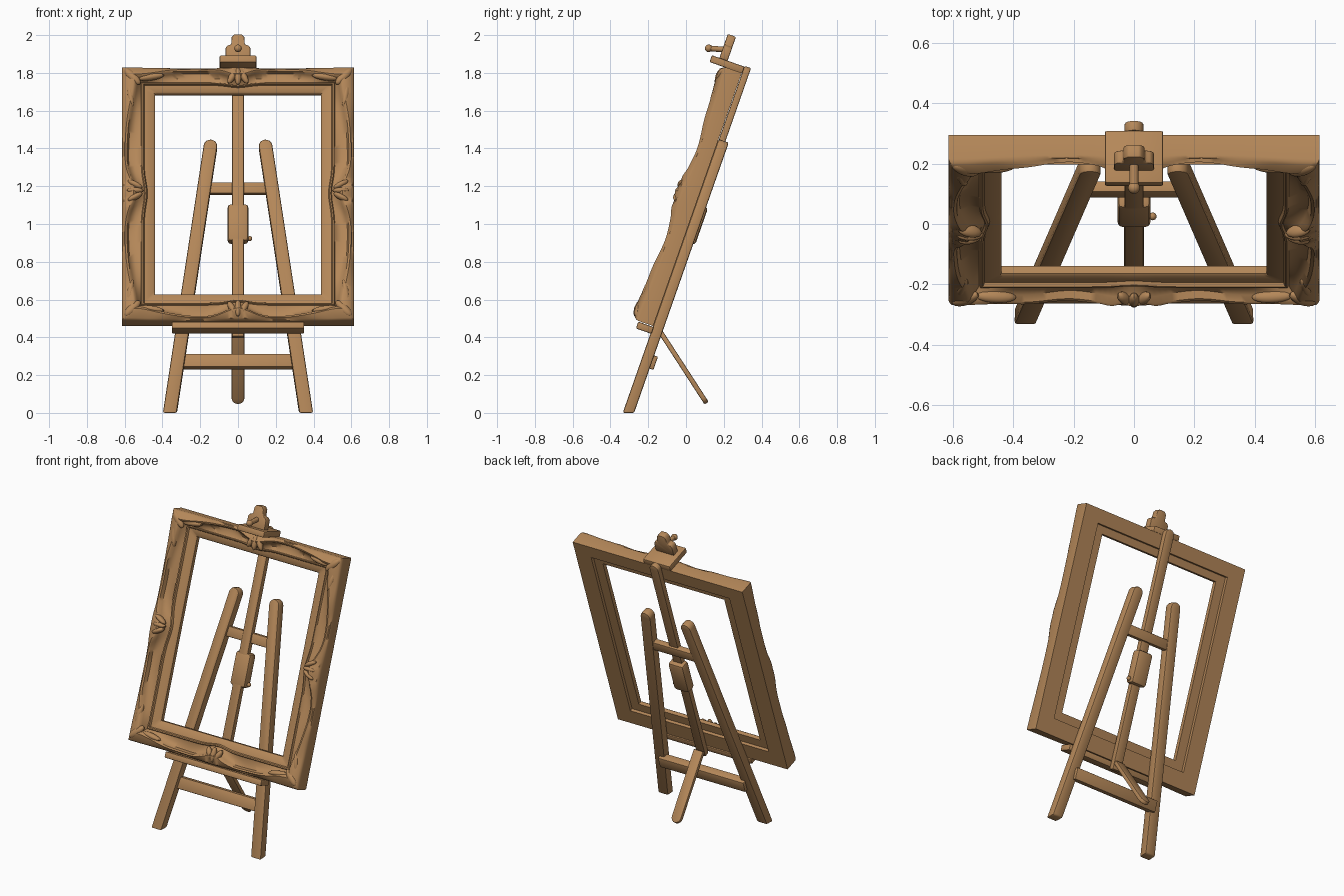
import bpy, bmesh
from math import sin, cos, pi, exp, radians, atan2
from mathutils import Matrix, Vector

if "Cube" in bpy.data.objects:
    bpy.data.objects.remove(bpy.data.objects["Cube"])

wood = bpy.data.materials.new("warm_wood")
wood.use_nodes = True
COLOUR = (0.46, 0.245, 0.1, 1)
wood.diffuse_color = COLOUR
wood.node_tree.nodes["Principled BSDF"].inputs["Base Color"].default_value = COLOUR


def lean(angle, y, z):
    """Axes (x, along the slope, out of the slope) leaning back by an angle."""
    s, c = sin(angle), cos(angle)
    return Matrix(((1, 0, 0, 0), (0, s, -c, y), (0, c, s, z), (0, 0, 0, 1)))


TILT = lean(radians(19.3), -0.335, 0)


def finish(name, bm, angle=35):
    bmesh.ops.recalc_face_normals(bm, faces=bm.faces)
    mesh = bpy.data.meshes.new(name)
    bm.to_mesh(mesh)
    bm.free()
    mesh.materials.append(wood)
    obj = bpy.data.objects.new(name, mesh)
    bpy.context.collection.objects.link(obj)
    bpy.ops.object.select_all(action='DESELECT')
    obj.select_set(True)
    bpy.context.view_layer.objects.active = obj
    bpy.ops.object.shade_smooth_by_angle(angle=radians(angle))
    return obj


def plate(name, pts, n0, n1, bevel=0.006, mat=TILT, ground=False):
    """Extrude an outline on the slope from depth n0 to n1, softening its edges."""
    bm = bmesh.new()
    face = bm.faces.new([bm.verts.new((x, u, n0)) for x, u in pts])
    ext = bmesh.ops.extrude_face_region(bm, geom=[face])
    bmesh.ops.translate(bm, vec=(0, 0, n1 - n0),
                        verts=[v for v in ext['geom'] if isinstance(v, bmesh.types.BMVert)])
    bm.transform(mat)
    if ground:
        bmesh.ops.bisect_plane(bm, geom=bm.verts[:] + bm.edges[:] + bm.faces[:],
                               plane_co=(0, 0, 0), plane_no=(0, 0, -1), clear_outer=True)
        bmesh.ops.holes_fill(bm, edges=[e for e in bm.edges if e.is_boundary])
    bmesh.ops.recalc_face_normals(bm, faces=bm.faces)
    sharp = [e for e in bm.edges if e.calc_face_angle(0) > radians(40)]
    bmesh.ops.bevel(bm, geom=sharp, offset=bevel, segments=2, profile=0.5,
                    affect='EDGES', clamp_overlap=True)
    return finish(name, bm)


def box(name, x0, x1, u0, u1, n0, n1, bevel=0.006):
    return plate(name, [(x0, u0), (x1, u0), (x1, u1), (x0, u1)], n0, n1, bevel)


def bar(name, a, b, half, n0, n1, bevel=0.006, mat=TILT, ground=False):
    """Straight bar from a to b with a rounded far end."""
    a, b = Vector(a), Vector(b)
    d = (b - a).normalized()
    p = Vector((d.y, -d.x))
    pts = [a - p * half, a + p * half]
    pts += [b + (p * cos(pi * i / 8) + d * sin(pi * i / 8)) * half for i in range(9)]
    return plate(name, pts, n0, n1, bevel, mat, ground)


def rod(name, a, b, r, ball=0):
    """Round rod between two points, with an optional knob at b."""
    a, b = Vector(a), Vector(b)
    rot = (b - a).to_track_quat('Z', 'Y').to_matrix().to_4x4()
    bm = bmesh.new()
    bmesh.ops.create_cone(bm, cap_ends=True, segments=16, radius1=r, radius2=r,
                          depth=(b - a).length,
                          matrix=Matrix.Translation((a + b) / 2) @ rot)
    if ball:
        bmesh.ops.create_uvsphere(bm, u_segments=16, v_segments=10, radius=ball,
                                  matrix=Matrix.Translation(b))
    return finish(name, bm)


# Easel legs, mirrored
for side, label in ((1, "left"), (-1, "right")):
    bar(label + "_leg", (side * 0.376, -0.1), (side * 0.146, 1.5), 0.036,
        -0.057, 0, 0.009, ground=True)

# Cross bars, central mast and the rear strut
box("lower_crossbar", -0.31, 0.31, 0.268, 0.342, -0.078, -0.025)
box("upper_crossbar", -0.16, 0.16, 1.237, 1.3, -0.052, -0.012)
bar("mast", (0, 0.43), (0, 1.915), 0.032, -0.038, -0.002)
strut_axes = lean(atan2(0.24, -0.37), -0.13, 0.42)
bar("rear_strut", (0, -0.015), (0, 0.405), 0.034, -0.013, 0.013, 0.006, strut_axes)

# Sliding clamp on the mast
box("mast_clamp", -0.055, 0.055, 0.965, 1.176, -0.068, 0, 0.018)
rod("mast_clamp_screw", TILT @ Vector((0.04, 0.99, -0.035)),
    TILT @ Vector((0.062, 0.99, -0.035)), 0.009, 0.013)

# Shelf under the picture frame
box("shelf", -0.35, 0.35, 0.445, 0.483, -0.005, 0.082)

# Top holder: plate, stepped block and screw
box("top_plate", -0.097, 0.097, 1.905, 1.943, -0.003, 0.18)
outline = [(0.066, 1.94), (0.066, 2.0), (0.056, 2.015), (0.036, 2.02),
           (0.034, 2.06), (0.02, 2.077)]
plate("top_block", outline + [(-x, u) for x, u in reversed(outline)], 0.092, 0.138)
rod("top_screw", (0, 0.22, 1.922), (0, 0.12, 1.93), 0.015, 0.02)


# Carved picture frame: one moulding swept round a mitred rectangle
def moulding(t, ripple):
    """Cross-section (fraction across the rail, height) at t along a rail."""
    corner = exp(-(min(t, 1 - t) / 0.17) ** 2)
    middle = exp(-((t - 0.5) / 0.075) ** 2)
    o = max(corner, middle)
    w = 0.006 * sin(ripple) * (1 - corner)
    flute = 0.007 * cos((t - 0.5) * 90) * middle
    crest = 0.87 - 0.27 * o
    bead = 0.37 - 0.1 * middle
    return [(0, 0.02), (0, 0.046), (0.05, 0.054), (bead - 0.05, 0.06),
            (bead - 0.02, 0.073), (bead + 0.02, 0.075), (bead + 0.05, 0.066),
            ((bead + crest) / 2, 0.056 + 0.026 * o),
            (crest - 0.07, 0.066 + 0.034 * o + w),
            (crest - 0.02, 0.092 + 0.022 * o + w + flute),
            (crest + 0.04, 0.096 + 0.024 * o + w + flute),
            (0.94, 0.084 + 0.02 * o + w), (0.98, 0.079 + 0.015 * o),
            (1, 0.07 + 0.015 * o), (1, 0), (0.35, 0), (0.35, 0.02)]


def corners(x, low, high):
    return [Vector(c) for c in ((-x, low), (x, low), (x, high), (-x, high))]


inner, outer = corners(0.44, 0.648, 1.773), corners(0.615, 0.487, 1.907)
STEPS = 64
bm = bmesh.new()
rings = []
for side in range(4):
    nxt = (side + 1) % 4
    for i in range(STEPS):
        t = i / STEPS
        ring = []
        for k, n in moulding(t, 8 * pi * abs(t - 0.5)):
            p = inner[side].lerp(outer[side], k).lerp(inner[nxt].lerp(outer[nxt], k), t)
            ring.append(bm.verts.new(TILT @ Vector((p.x, p.y, n))))
        rings.append(ring)
for r, ring in enumerate(rings):
    after = rings[(r + 1) % len(rings)]
    for j in range(len(ring)):
        q = (j + 1) % len(ring)
        bm.faces.new((ring[j], ring[q], after[q], after[j]))
finish("carved_frame", bm, 45)

# Raised shells at the middle of each rail and leaves at the corners
bm = bmesh.new()


def lump(x, u, n, sx, su, sn, turn=0):
    m = (TILT @ Matrix.Translation((x, u, n)) @ Matrix.Rotation(turn, 4, 'Z')
         @ Matrix.Diagonal((sx, su, sn, 1)))
    bmesh.ops.create_uvsphere(bm, u_segments=16, v_segments=10, radius=1, matrix=m)


for s in (-1, 1):
    for turn in (-0.5, 0, 0.5):
        lump(s * 0.545, 1.21 + turn * 0.07, 0.105, 0.045, 0.016, 0.022, turn * s)
    for u, v in ((0.55, 1), (1.852, -1)):
        lump(s * 0.56, u, 0.1, 0.06, 0.024, 0.022, s * v * -0.8)
        lump(s * 0.57, u + v * 0.1, 0.092, 0.018, 0.07, 0.022, s * v * 0.15)
        lump(s * 0.46, u, 0.092, 0.07, 0.018, 0.022, s * v * 0.15)
        lump(s * 0.03, u, 0.1, 0.018, 0.045, 0.02, s * v * -0.5)
for u in (0.55, 1.85):
    lump(0, u, 0.106, 0.018, 0.048, 0.02)
finish("frame_carvings", bm)
